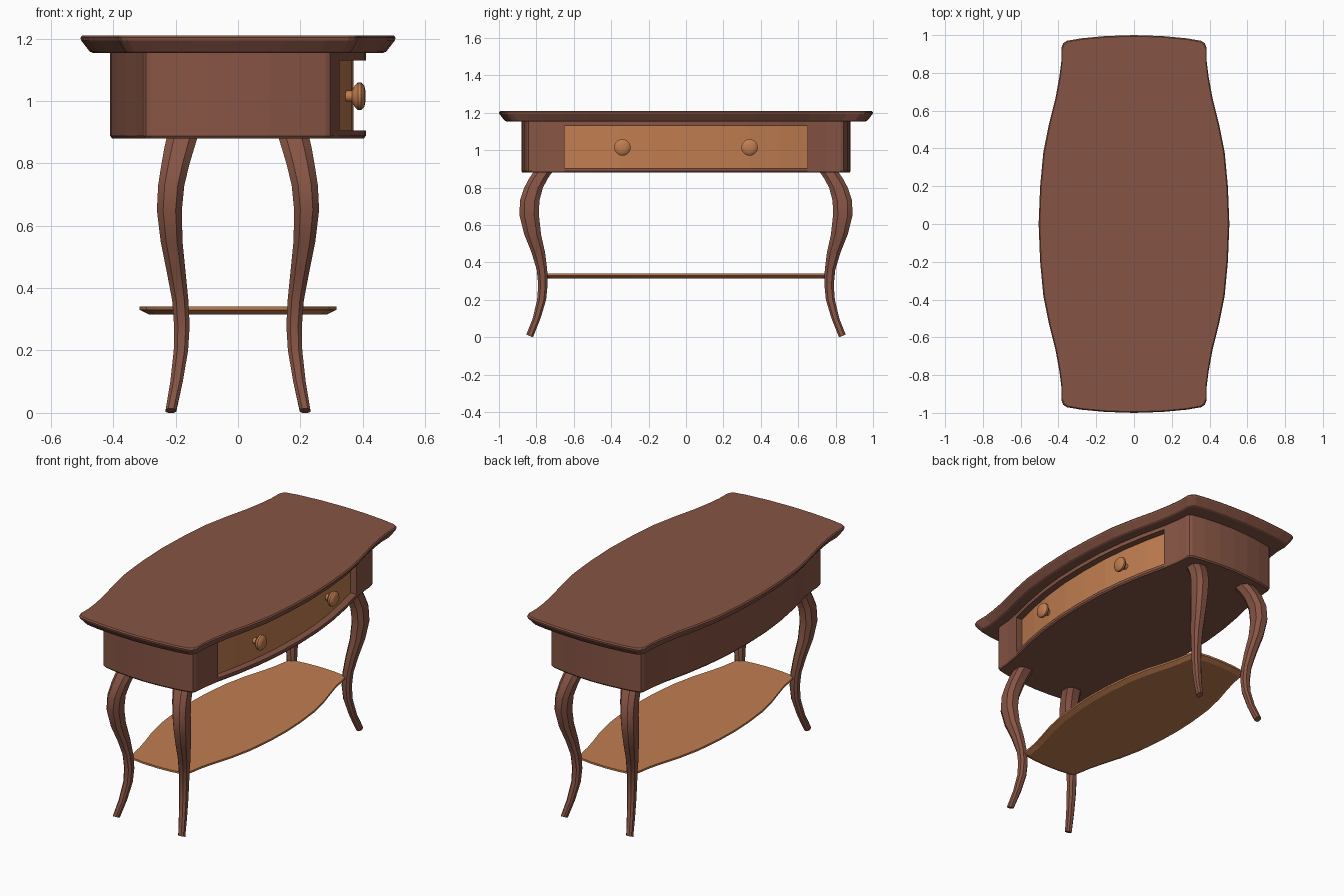
import bpy, bmesh, math

if "Cube" in bpy.data.objects:
    bpy.data.objects.remove(bpy.data.objects["Cube"])


def material(name, rgb):
    m = bpy.data.materials.new(name)
    m.diffuse_color = (*rgb, 1)
    m.use_nodes = True
    m.node_tree.nodes["Principled BSDF"].inputs["Base Color"].default_value = m.diffuse_color
    return m


DARK = material("dark_wood", (0.24, 0.09, 0.058))
LIGHT = material("light_wood", (0.53, 0.205, 0.08))


def loft(name, rings, mat):
    """Solid made by joining equal-length rings of points, capped at both ends."""
    bm = bmesh.new()
    vs = [[bm.verts.new(p) for p in r] for r in rings]
    n = len(rings[0])
    for a, b in zip(vs, vs[1:]):
        for i in range(n):
            j = (i + 1) % n
            bm.faces.new((a[i], a[j], b[j], b[i]))
    bm.faces.new(vs[0][::-1])
    bm.faces.new(vs[-1])
    bmesh.ops.recalc_face_normals(bm, faces=bm.faces[:])
    me = bpy.data.meshes.new(name)
    bm.to_mesh(me)
    bm.free()
    me.materials.append(mat)
    ob = bpy.data.objects.new(name, me)
    bpy.context.collection.objects.link(ob)
    return ob


def smooth(ob, deg=30):
    bpy.ops.object.select_all(action='DESELECT')
    ob.select_set(True)
    bpy.context.view_layer.objects.active = ob
    bpy.ops.object.shade_smooth_by_angle(angle=math.radians(deg))


def outline(q):
    """Mirror a quarter outline, from the side middle to the end middle, all round."""
    half = q + [(-x, y) for x, y in q[-2::-1]]
    return half + [(x, -y) for x, y in half[-2:0:-1]]


def slab(name, q, levels, mat):
    """Stack of the outline at (height, inset) levels."""
    w, l = q[0][0], q[-1][1]
    pts = outline(q)
    return loft(name, [[(x * (w - d) / w, y * (l - d) / l, z) for x, y in pts]
                       for z, d in levels], mat)


# Table top with moulded edge
top_q = [(.505, 0), (.497, .2), (.48, .38), (.45, .53), (.415, .67), (.395, .78),
         (.385, .86), (.385, .93), (.375, .957), (.355, .97), (.28, .983), (.15, .995), (0, 1)]
slab("table_top", top_q, [(1.153, .042), (1.158, .03), (1.194, .002), (1.203, 0), (1.21, .006)], DARK)

# Apron box
apron_q = [(.41, 0), (.405, .18), (.388, .34), (.36, .5), (.325, .65), (.308, .75),
           (.302, .825), (.295, .842), (.28, .85), (.2, .865), (.1, .876), (0, .88)]
apron = slab("apron", apron_q, [(.88, .006), (.888, 0), (1.156, 0)], DARK)


def side_x(y):
    """Half width of the apron at a given y."""
    y = abs(y)
    for (x0, y0), (x1, y1) in zip(apron_q, apron_q[1:]):
        if y <= y1:
            return x0 + (x1 - x0) * (y - y0) / (y1 - y0)


def curved_block(name, half, z0, z1, inner, outer, mat):
    """Block that follows the bowed side; outer=None runs straight past it."""
    ys = [-half, -.5, -.34, -.18, 0, .18, .34, .5, half]
    pts = [(side_x(y) - inner, y) for y in ys]
    pts += [(.6 if outer is None else side_x(y) - outer, y) for y in reversed(ys)]
    return loft(name, [[(x, y, z) for x, y in pts] for z in (z0, z1)], mat)


# Drawer opening cut into the right side
cutter = curved_block("drawer_cutter", .65, .905, 1.13, .06, None, DARK)
cutter.hide_render = True
cutter.hide_viewport = True
cut = apron.modifiers.new("drawer_opening", 'BOOLEAN')
cut.operation = 'DIFFERENCE'
cut.solver = 'EXACT'
cut.object = cutter

# Recessed drawer front
curved_block("drawer_front", .649, .906, 1.129, .065, .04, LIGHT)

# Turned drawer knobs
knob = [(-.01, .018), (.018, .018), (.027, .036), (.036, .044), (.047, .044), (.057, .034), (.061, .015)]
for s, side in ((-1, "front"), (1, "back")):
    ob = loft(side + "_knob", [[(side_x(.34) - .04 + d, s * .34 + r * math.cos(i * math.tau / 20),
                                 1.015 + r * math.sin(i * math.tau / 20)) for i in range(20)]
                               for d, r in knob], LIGHT)
    smooth(ob, 35)

# Lower shelf with undercut edge
shelf_q = [(.315, 0), (.31, .14), (.293, .3), (.265, .43), (.232, .54), (.207, .63),
           (.195, .7), (.185, .745), (.165, .758), (.09, .768), (0, .772)]
slab("lower_shelf", shelf_q, [(.315, .03), (.33, 0), (.341, 0)], LIGHT)

# Cabriole legs: height, x, y, half widths
stations = [(.895, .176, .757, .05, .05), (.85, .188, .788, .048, .05), (.8, .2, .815, .045, .05),
            (.73, .214, .836, .042, .052), (.65, .22, .838, .04, .052),
            (.55, .213, .82, .035, .045), (.45, .198, .789, .03, .036),
            (.36, .185, .77, .026, .028), (.28, .18, .765, .025, .025),
            (.2, .183, .772, .023, .024), (.1, .197, .799, .02, .021),
            (.007, .215, .836, .017, .018)]
section = [(1, .5), (.5, 1), (-.5, 1), (-1, .5), (-1, -.5), (-.5, -1), (.5, -1), (1, -.5)]
for sx, xn in ((-1, "left"), (1, "right")):
    for sy, yn in ((-1, "front"), (1, "back")):
        rings = [[(sx * (x + u * rx), sy * (y + v * ry),
                   z + (.007 * v if z < .05 else 0)) for u, v in section]
                 for z, x, y, rx, ry in stations]
        smooth(loft(f"{yn}_{xn}_leg", rings, DARK))
